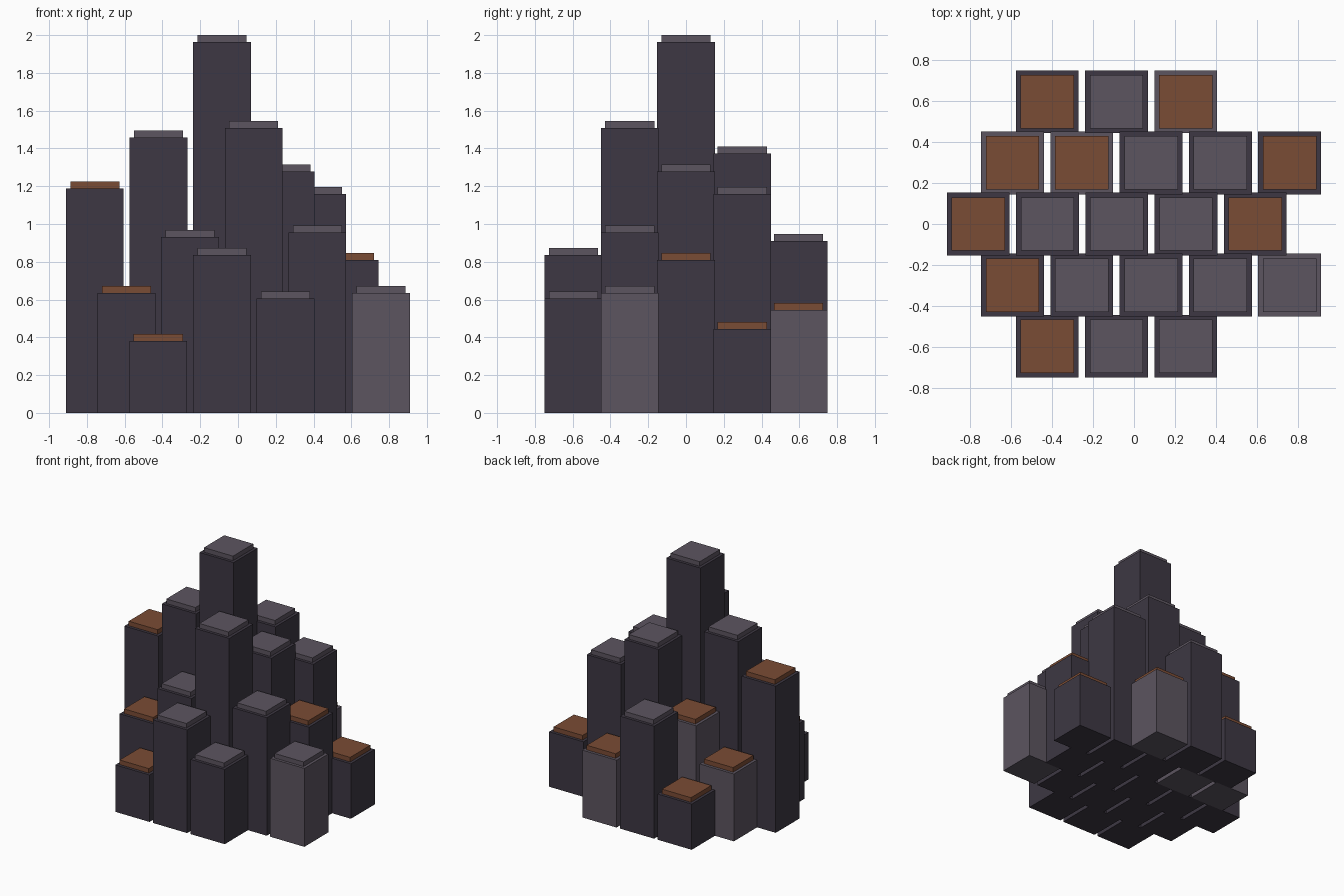
import bpy
import bmesh
from mathutils import Matrix

cube = bpy.data.objects.get("Cube")
if cube:
    bpy.data.objects.remove(cube, do_unlink=True)


def material(name, rgb):
    mat = bpy.data.materials.new(name)
    mat.use_nodes = True
    mat.diffuse_color = (*rgb, 1)
    mat.node_tree.nodes["Principled BSDF"].inputs["Base Color"].default_value = (*rgb, 1)
    return mat


dark = material("dark stone", (0.047, 0.039, 0.056))
pale = material("pale stone", (0.107, 0.090, 0.117))
rust = material("rust brown", (0.195, 0.072, 0.035))

SIDE, CAP_SIDE, CAP_HEIGHT = 0.306, 0.26, 0.037
STEP_X, STEP_Y = 0.337, 0.2975


def block(name, x, y, z, side, height, mat):
    """Square block standing on height z."""
    bm = bmesh.new()
    bmesh.ops.create_cube(bm, size=1, matrix=Matrix.Translation((0, 0, height / 2))
                          @ Matrix.Diagonal((side, side, height, 1)))
    mesh = bpy.data.meshes.new(name)
    bm.to_mesh(mesh)
    bm.free()
    mesh.materials.append(mat)
    obj = bpy.data.objects.new(name, mesh)
    obj.location = (x, y, z)
    bpy.context.collection.objects.link(obj)


# Staggered rows from front to back: first x, then (height, shaft, cap) per column
rows = [
    (-0.422, [(0.38, dark, rust), (0.835, dark, pale), (0.605, dark, pale)]),
    (-0.591, [(0.635, dark, rust), (0.93, dark, pale), (1.507, dark, pale),
              (0.955, dark, pale), (0.635, pale, pale)]),
    (-0.758, [(1.187, dark, rust), (1.457, dark, pale), (1.963, dark, pale),
              (1.278, dark, pale), (0.81, dark, rust)]),
    (-0.591, [(0.545, pale, rust), (0.845, pale, rust), (1.373, dark, pale),
              (1.16, dark, pale), (0.445, dark, rust)]),
    (-0.422, [(0.37, dark, rust), (0.91, dark, pale), (0.545, pale, rust)]),
]

# Columns with a smaller slab on top
for r, (start, columns) in enumerate(rows):
    y = (r - 2) * STEP_Y
    for c, (height, shaft, cap) in enumerate(columns):
        x = start + c * STEP_X
        label = f"row_{r + 1}_column_{c + 1}"
        block(label + "_shaft", x, y, 0, SIDE, height, shaft)
        block(label + "_cap", x, y, height, CAP_SIDE, CAP_HEIGHT, cap)
